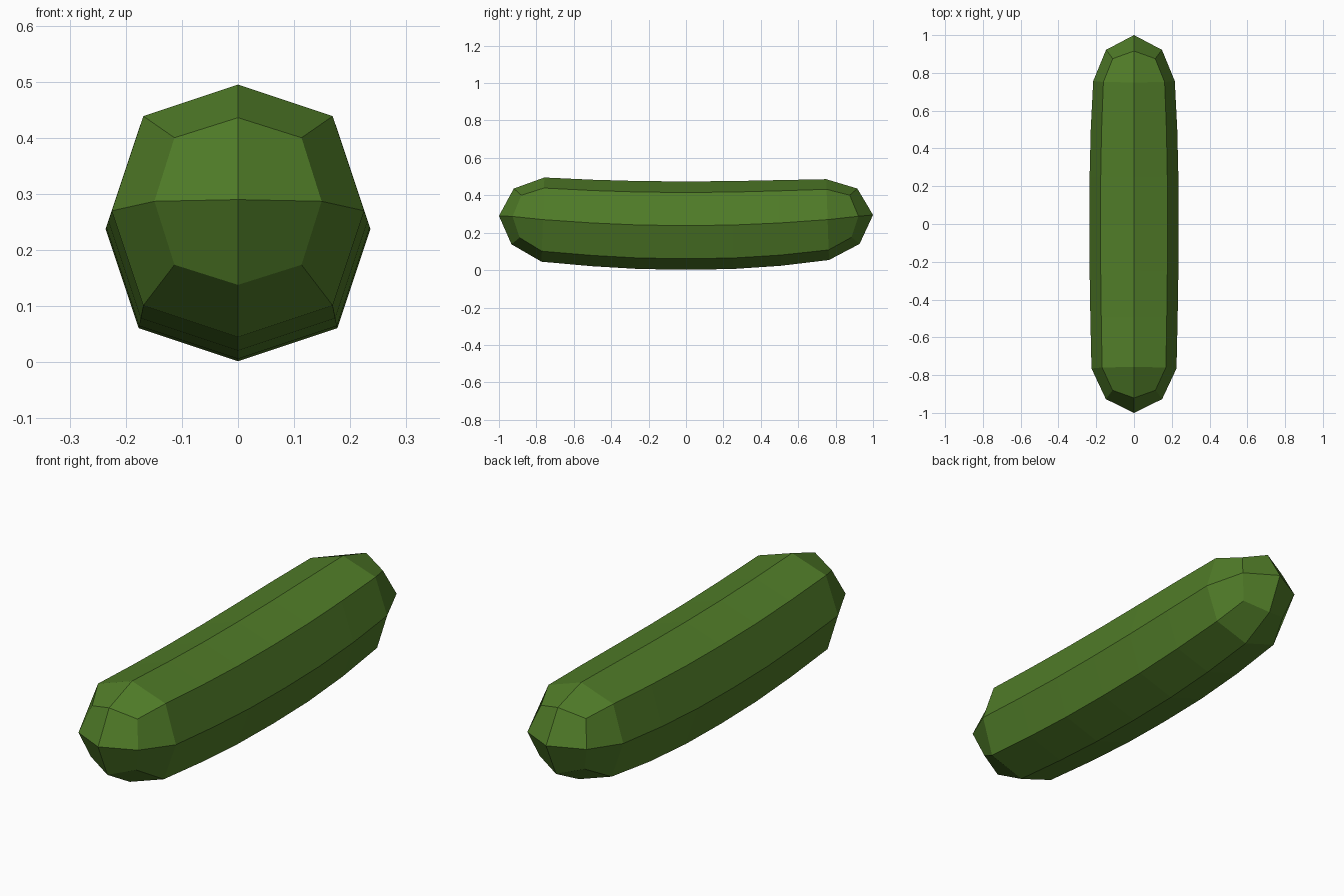
import bpy, bmesh, math

if "Cube" in bpy.data.objects:
    bpy.data.objects.remove(bpy.data.objects["Cube"])

green = bpy.data.materials.new("cucumber green")
green.diffuse_color = (0.08, 0.2, 0.021, 1)
green.use_nodes = True
green.node_tree.nodes["Principled BSDF"].inputs["Base Color"].default_value = green.diffuse_color

bm = bmesh.new()


def ring(y, centre, radius, corner=0.75, corner_dy=0.0, tilt=0.045):
    """Octagonal section, slightly tilted to follow the bend."""
    verts = []
    for i in range(8):
        a = i * math.pi / 4
        r = radius * (corner * math.sqrt(2) if i % 2 else 1)
        x, z = r * math.sin(a), r * math.cos(a)
        dy = corner_dy if i % 2 else 0
        verts.append(bm.verts.new((x, y - dy - tilt * z * y, centre + z)))
    return verts


# Sections along the length: y, centre height, radius
body = [(-0.765, 0.270, 0.225), (-0.5, 0.252, 0.231), (-0.25, 0.241, 0.235),
        (0, 0.238, 0.236), (0.25, 0.241, 0.235), (0.5, 0.252, 0.229),
        (0.757, 0.270, 0.216)]
rings = [ring(-0.927, 0.287, 0.149, 0.76, -0.042)]
rings += [ring(*s) for s in body]
rings.append(ring(0.922, 0.288, 0.148, 0.76, 0.042))

# Long sides
for a, b in zip(rings, rings[1:]):
    for i in range(8):
        j = (i + 1) % 8
        bm.faces.new((a[i], a[j], b[j], b[i]))

# Rounded ends: four quads meeting at a tip
for r, y, z in ((rings[0], -1, 0.290), (rings[-1], 1, 0.295)):
    tip = bm.verts.new((0, y, z))
    for i in range(0, 8, 2):
        bm.faces.new((tip, r[i], r[i + 1], r[(i + 2) % 8]))

bmesh.ops.recalc_face_normals(bm, faces=bm.faces)
mesh = bpy.data.meshes.new("cucumber")
bm.to_mesh(mesh)
bm.free()
mesh.materials.append(green)
bpy.context.collection.objects.link(bpy.data.objects.new("cucumber", mesh))
